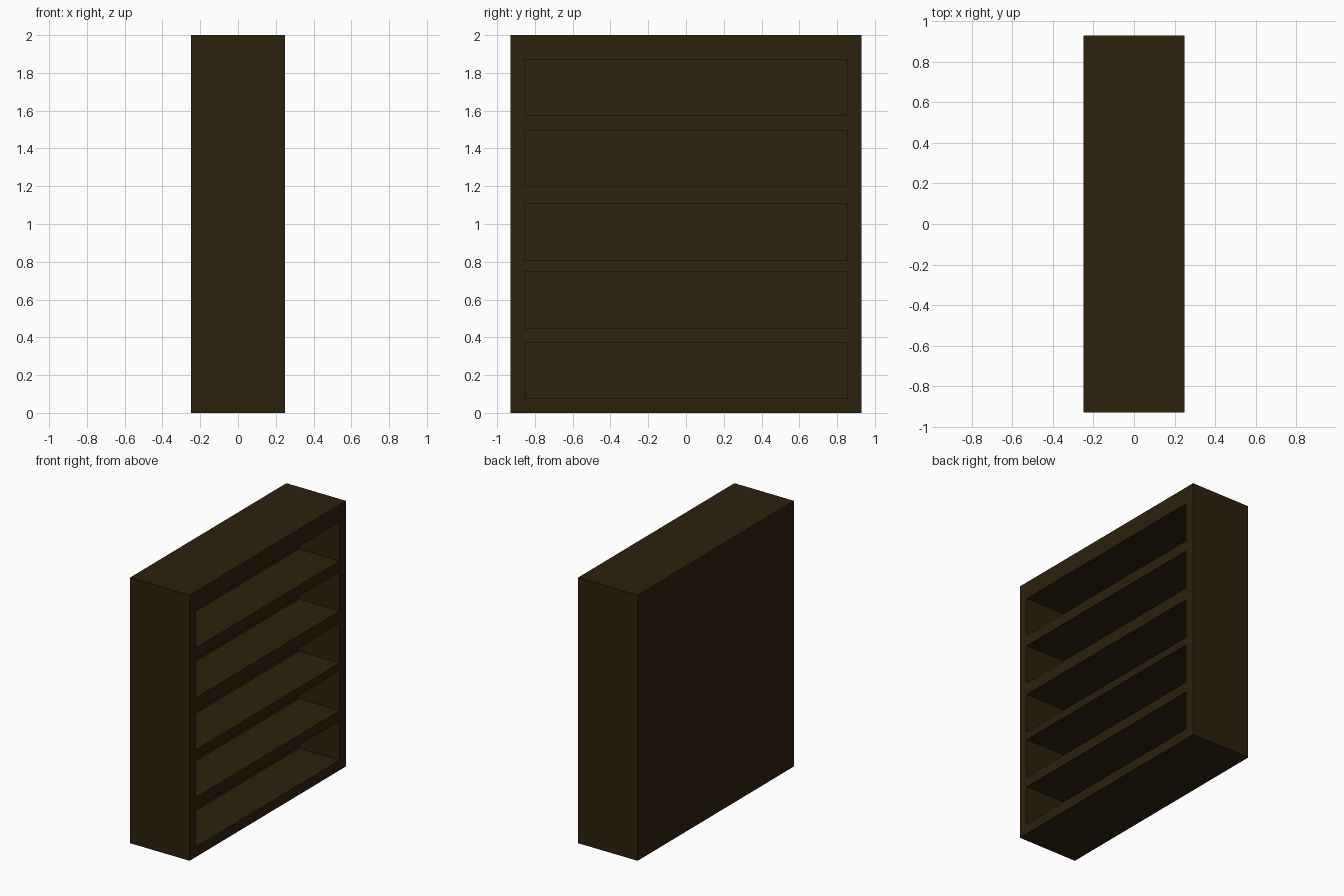
import bpy
import bmesh
from mathutils import Vector

if "Cube" in bpy.data.objects:
    bpy.data.objects.remove(bpy.data.objects["Cube"])

# Overall size: x depth, y width, z height
HALF_X, HALF_Y, HEIGHT = 0.248, 0.93, 2.0
NICHE_HALF_Y, NICHE_DEPTH = 0.855, 0.338
NICHES = [(0.076, 0.372), (0.449, 0.748), (0.807, 1.107), (1.199, 1.495), (1.576, 1.871)]

wood = bpy.data.materials.new("dark_brown_wood")
wood.diffuse_color = (0.026, 0.015, 0.0038, 1)
wood.use_nodes = True
wood.node_tree.nodes["Principled BSDF"].inputs["Base Color"].default_value = wood.diffuse_color

# Solid cabinet block
bm = bmesh.new()
bmesh.ops.create_cube(bm, size=1)
for v in bm.verts:
    v.co = Vector((v.co.x * 2 * HALF_X, v.co.y * 2 * HALF_Y, (v.co.z + 0.5) * HEIGHT))


def cut(point, normal):
    bmesh.ops.bisect_plane(bm, geom=bm.verts[:] + bm.edges[:] + bm.faces[:],
                           plane_co=point, plane_no=normal, dist=1e-5)


# Score the outline of every shelf opening
for y in (-NICHE_HALF_Y, NICHE_HALF_Y):
    cut((0, y, 0), (0, 1, 0))
for niche in NICHES:
    for z in niche:
        cut((0, 0, z), (0, 0, 1))

# Push the openings inwards to leave shelves, sides and a thick back
bm.normal_update()
openings = []
for f in bm.faces:
    c = f.calc_center_median()
    if f.normal.x > 0.9 and abs(c.y) < NICHE_HALF_Y and any(a < c.z < b for a, b in NICHES):
        openings.append(f)
for f in openings:
    pushed = bmesh.ops.extrude_face_region(bm, geom=[f])["geom"]
    verts = [g for g in pushed if isinstance(g, bmesh.types.BMVert)]
    bmesh.ops.translate(bm, verts=verts, vec=(-NICHE_DEPTH, 0, 0))
    if f.is_valid:
        bmesh.ops.delete(bm, geom=[f], context='FACES_ONLY')
bmesh.ops.recalc_face_normals(bm, faces=bm.faces[:])

mesh = bpy.data.meshes.new("bookcase")
bm.to_mesh(mesh)
bm.free()
mesh.materials.append(wood)
bpy.context.collection.objects.link(bpy.data.objects.new("bookcase", mesh))
